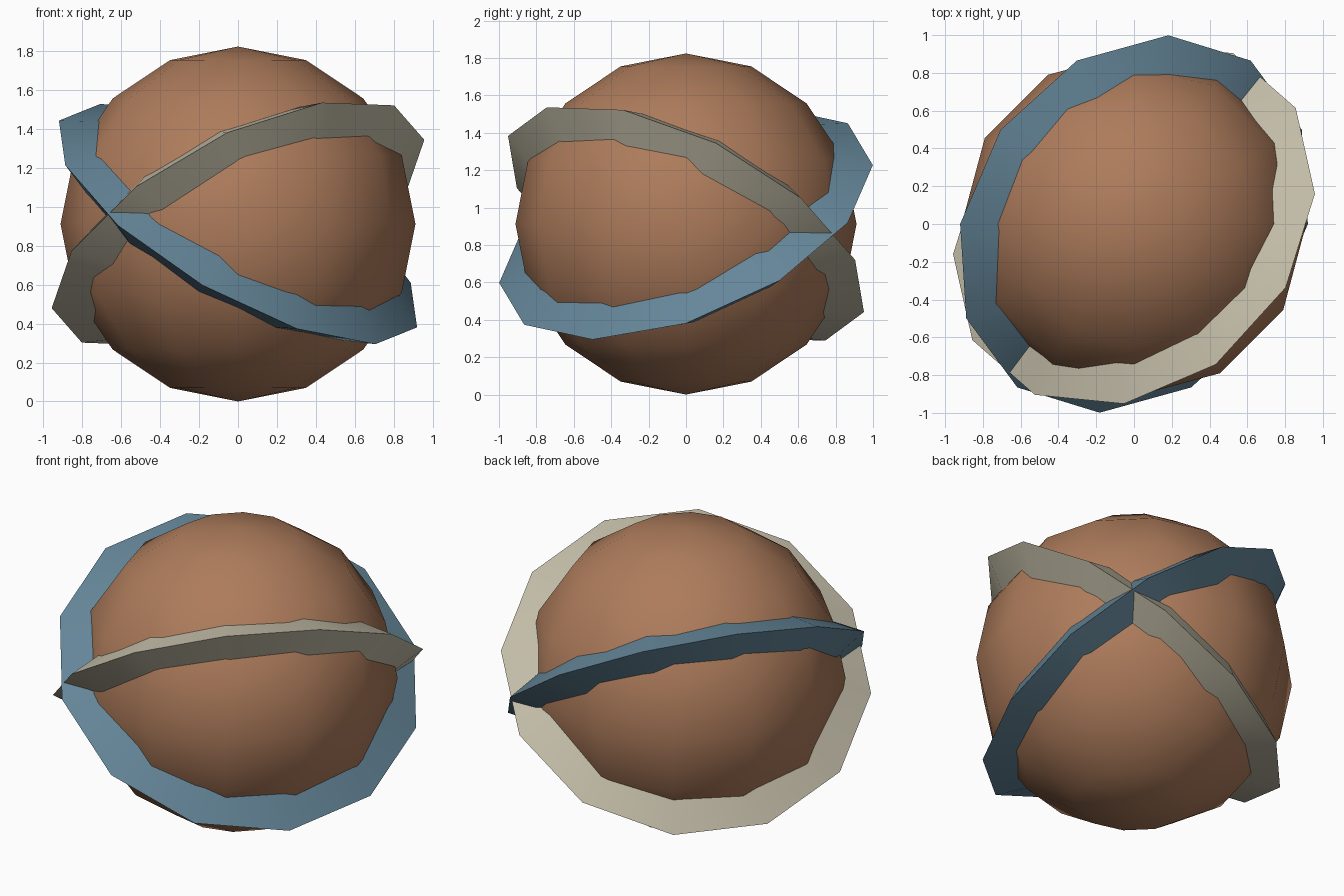
import bpy
from math import radians

cube = bpy.data.objects.get("Cube")
if cube:
    bpy.data.objects.remove(cube, do_unlink=True)

RADIUS = 0.912
CENTRE = (0, 0, RADIUS)


def material(name, colour):
    mat = bpy.data.materials.new(name)
    mat.use_nodes = True
    mat.diffuse_color = (*colour, 1)
    shader = next(n for n in mat.node_tree.nodes if n.type == 'BSDF_PRINCIPLED')
    shader.inputs["Base Color"].default_value = (*colour, 1)
    shader.inputs["Roughness"].default_value = 0.8
    return mat


def finish(name, mat):
    obj = bpy.context.object
    obj.name = name
    obj.data.materials.clear()
    obj.data.materials.append(mat)
    bpy.ops.object.shade_smooth_by_angle(angle=radians(40))
    return obj


def ring(name, mat, tilt):
    # Triangular section: one sharp outer ridge, flat back buried in the ball
    bpy.ops.mesh.primitive_torus_add(
        major_segments=12, minor_segments=3,
        major_radius=0.911, minor_radius=0.152,
        location=CENTRE, rotation=[radians(a) for a in tilt])
    return finish(name, mat)


# Ball
bpy.ops.mesh.primitive_uv_sphere_add(segments=12, ring_count=8, radius=RADIUS, location=CENTRE)
finish("ball", material("clay brown", (0.42, 0.2, 0.105)))

# Two tilted rings crossing each other around the ball
ring("blue_ring", material("slate blue", (0.13, 0.24, 0.32)), (20, 30, 0))
ring("pale_ring", material("pale stone", (0.56, 0.52, 0.4)), (-29, -24, 9.5))
